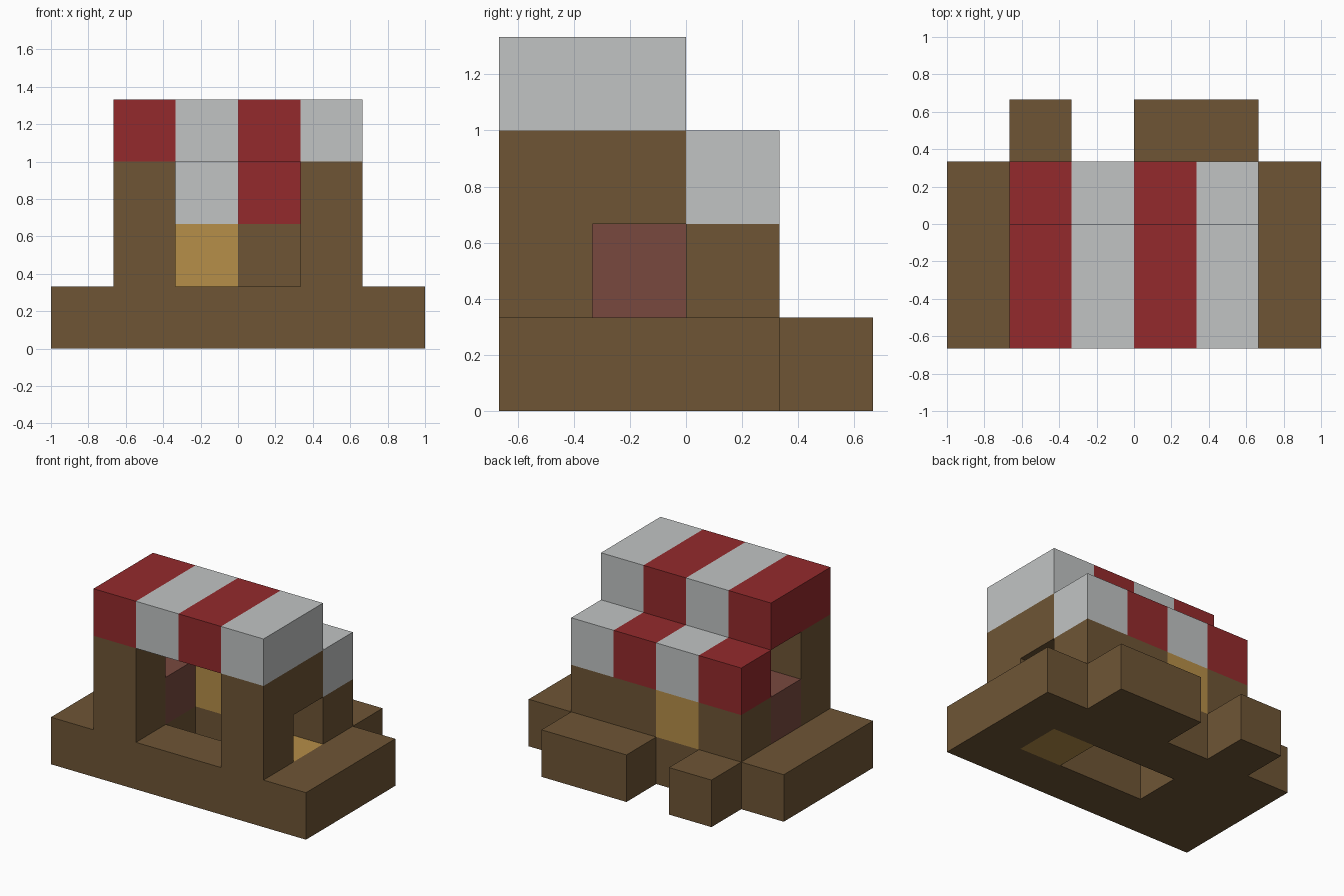
import bpy
import bmesh
from itertools import product
from mathutils import Vector

UNIT = 1 / 3  # edge of one building block

cube = bpy.data.objects.get("Cube")
if cube:
    bpy.data.objects.remove(cube, do_unlink=True)


def to_linear(c):
    c /= 255
    return c / 12.92 if c <= 0.04045 else ((c + 0.055) / 1.055) ** 2.4


def make_material(name, rgb):
    colour = tuple(to_linear(c) for c in rgb) + (1.0,)
    mat = bpy.data.materials.new(name)
    mat.use_nodes = True
    mat.diffuse_color = colour
    bsdf = mat.node_tree.nodes["Principled BSDF"]
    bsdf.inputs["Base Color"].default_value = colour
    bsdf.inputs["Roughness"].default_value = 0.9
    return mat


brown = make_material("dark wood", (110, 85, 53))
red = make_material("red cloth", (148, 42, 44))
white = make_material("white cloth", (193, 196, 196))
gold = make_material("golden wood", (182, 142, 72))
clay = make_material("clay", (121, 73, 63))


def cells(x0, x1, y0, y1, z0, z1):
    return set(product(range(x0, x1), range(y0, y1), range(z0, z1)))


parts = {}


def part(name, mat, blocks):
    parts[name] = (mat, blocks)


# Ground deck with a well in the middle, one golden block, and two rear steps
part("deck", brown, cells(-3, 3, -2, 1, 0, 1) - cells(-1, 2, -1, 0, 0, 1))
part("deck_block", gold, cells(1, 2, -1, 0, 0, 1))
part("rear_step_small", brown, cells(-2, -1, 1, 2, 0, 1))
part("rear_step_wide", brown, cells(0, 2, 1, 2, 0, 1))

# Front posts, side lintel, rear wall with door, and the clay block
part("front_post_right", brown, cells(-2, -1, -2, -1, 1, 3))
part("front_post_left", brown, cells(1, 2, -2, -1, 1, 3))
part("side_lintel", brown, cells(1, 2, -1, 0, 2, 3))
part("rear_wall_right", brown, cells(-2, -1, 0, 1, 1, 2))
part("rear_door", gold, cells(-1, 0, 0, 1, 1, 2))
part("rear_wall_left", brown, cells(0, 2, 0, 1, 1, 2))
part("clay_block", clay, cells(-2, -1, -1, 0, 1, 2))

# Striped awning: high front tier and low rear tier
for i, x in enumerate(range(-2, 2)):
    cloth = white if i % 2 else red
    part(f"awning_front_stripe_{i + 1}", cloth, cells(x, x + 1, -2, 0, 3, 4))
    part(f"awning_rear_stripe_{i + 1}", cloth, cells(x, x + 1, 0, 1, 2, 3))

filled = set().union(*(blocks for _, blocks in parts.values()))


def build(name, mat, blocks):
    """Skin the blocks with their exposed faces only."""
    bm = bmesh.new()
    for cell in sorted(blocks):
        centre = Vector(cell) + Vector((0.5, 0.5, 0.5))
        for axis, sign in product(range(3), (-1, 1)):
            n = Vector((0, 0, 0))
            n[axis] = sign
            if tuple(int(a + b) for a, b in zip(cell, n)) in filled:
                continue
            u = Vector((0, 0, 0))
            u[(axis + 1) % 3] = 1
            v = n.cross(u)
            corners = [centre + (n + a * u + b * v) / 2
                       for a, b in ((-1, -1), (1, -1), (1, 1), (-1, 1))]
            bm.faces.new([bm.verts.new(p * UNIT) for p in corners])
    bmesh.ops.remove_doubles(bm, verts=bm.verts, dist=0.001)
    mesh = bpy.data.meshes.new(name)
    bm.to_mesh(mesh)
    bm.free()
    mesh.materials.append(mat)
    bpy.context.collection.objects.link(bpy.data.objects.new(name, mesh))


for name, (mat, blocks) in parts.items():
    build(name, mat, blocks)
